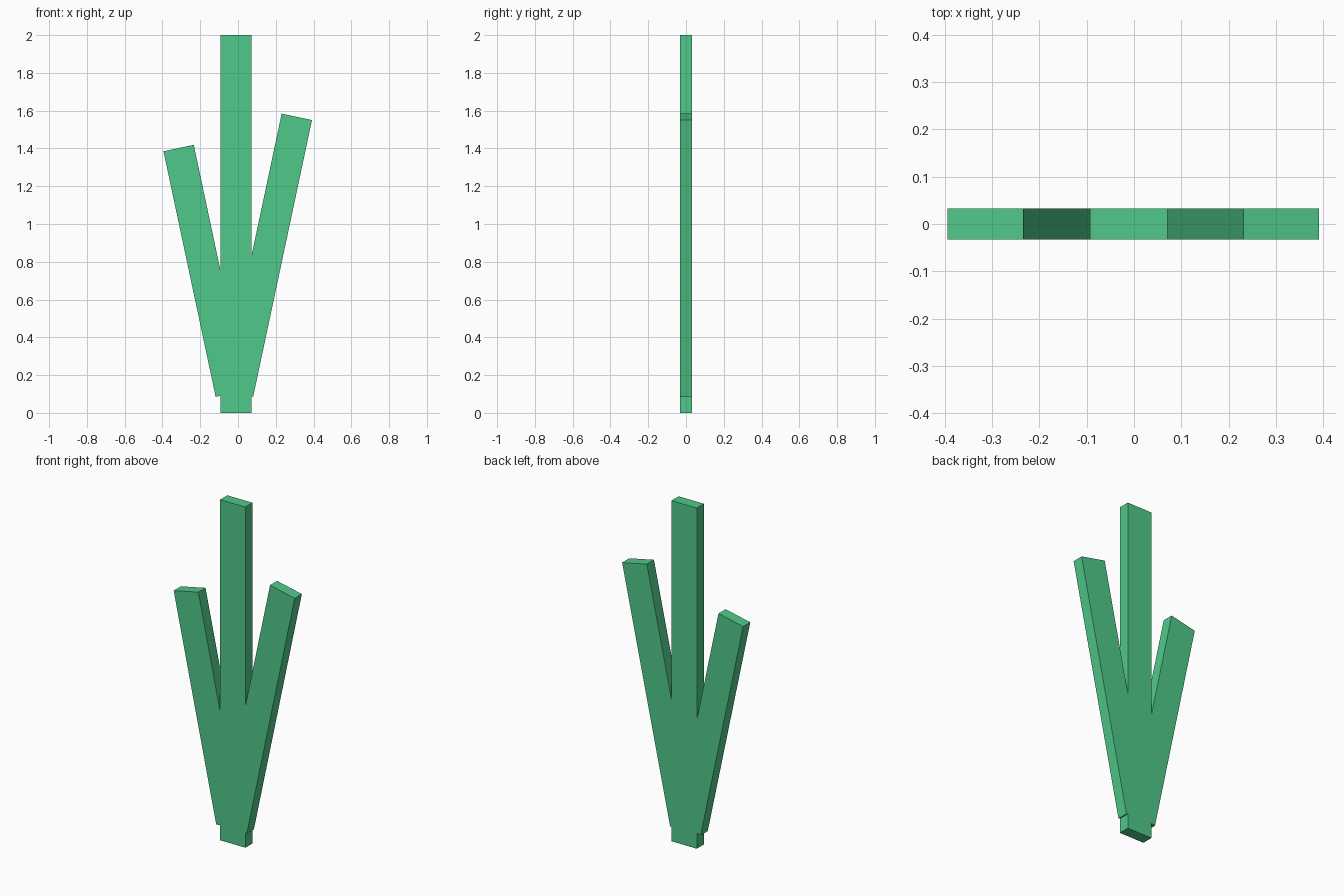
import bpy
from math import radians, sin, cos
from mathutils import Matrix

cube = bpy.data.objects.get("Cube")
if cube:
    bpy.data.objects.remove(cube, do_unlink=True)

WIDTH, DEPTH = 0.164, 0.066

# Single flat green
green = bpy.data.materials.new("leaf_green")
green.use_nodes = True
colour = (0.08, 0.58, 0.25, 1)
green.diffuse_color = colour
green.node_tree.nodes["Principled BSDF"].inputs["Base Color"].default_value = colour


def blade(name, foot, length, lean):
    """Flat bar whose foot centre is at (x, z), leaning towards +x by degrees."""
    angle = radians(lean)
    centre = (foot[0] + sin(angle) * length / 2, 0,
              foot[1] + cos(angle) * length / 2)
    bpy.ops.mesh.primitive_cube_add(size=1)
    obj = bpy.context.object
    obj.name = obj.data.name = name
    obj.data.transform(Matrix.Translation(centre)
                       @ Matrix.Rotation(angle, 4, "Y")
                       @ Matrix.Diagonal((WIDTH, DEPTH, length, 1)))
    obj.data.materials.append(green)


# Upright stem and the two leaning side blades
blade("centre_blade", (-0.011, 0), 2.0, 0)
blade("right_blade", (-0.038, 0.102), 1.329, -12)
blade("left_blade", (0.0, 0.102), 1.498, 12)
